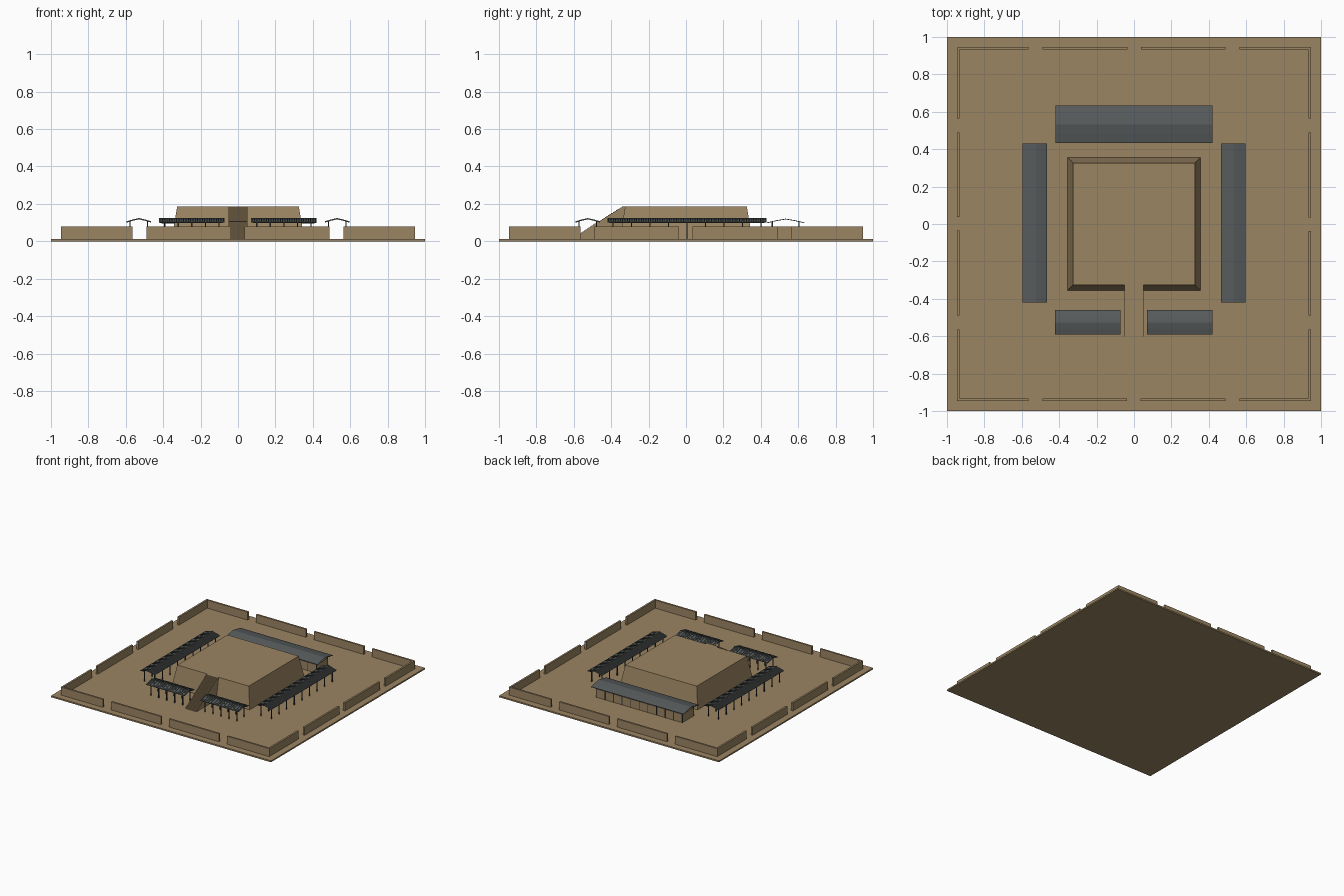
import bpy, bmesh
from math import pi
from mathutils import Matrix, Vector

cube = bpy.data.objects.get("Cube")
if cube:
    bpy.data.objects.remove(cube)


def material(name, rgb):
    m = bpy.data.materials.new(name)
    m.use_nodes = True
    m.diffuse_color = (*rgb, 1)
    m.node_tree.nodes["Principled BSDF"].inputs["Base Color"].default_value = (*rgb, 1)
    return m


EARTH = material("packed earth", (0.33, 0.235, 0.125))
TILE = material("grey roof tile", (0.095, 0.105, 0.105))
TIMBER = material("dark timber", (0.04, 0.042, 0.042))
GROUND = 0.012


def box(bm, x0, x1, y0, y1, z0, z1):
    size = Vector((x1 - x0, y1 - y0, z1 - z0))
    mid = Vector((x0 + x1, y0 + y1, z0 + z1)) / 2
    bmesh.ops.create_cube(bm, size=1, matrix=Matrix.Translation(mid) @ Matrix.Diagonal((*size, 1)))


def prism(bm, profile, x0, x1):
    """Closed (y, z) outline extruded along x."""
    a = [bm.verts.new((x0, y, z)) for y, z in profile]
    b = [bm.verts.new((x1, y, z)) for y, z in profile]
    bm.faces.new(a)
    bm.faces.new(b[::-1])
    n = len(a)
    for i in range(n):
        j = (i + 1) % n
        bm.faces.new((a[j], a[i], b[i], b[j]))


def finish(bm, name, mat, matrix=Matrix()):
    bmesh.ops.transform(bm, matrix=matrix, verts=bm.verts)
    bmesh.ops.recalc_face_normals(bm, faces=bm.faces)
    mesh = bpy.data.meshes.new(name)
    bm.to_mesh(mesh)
    bm.free()
    mesh.materials.append(mat)
    obj = bpy.data.objects.new(name, mesh)
    bpy.context.collection.objects.link(obj)
    return obj


# Ground slab
bm = bmesh.new()
box(bm, -1, 1, -1, 1, 0, GROUND)
finish(bm, "ground_slab", EARTH)

# Enclosure wall: four segments a side, with gateways between
spans = [(-0.945, -0.565), (-0.49, -0.038), (0.035, 0.49), (0.565, 0.945)]
for k, side in enumerate(("front", "left", "back", "right")):
    bm = bmesh.new()
    for a, b in spans:
        box(bm, a, b, -0.947, -0.932, GROUND, 0.078)
    finish(bm, side + "_wall", EARTH, Matrix.Rotation(k * pi / 2, 4, "Z"))

# Central mound with sloping sides
bm = bmesh.new()
box(bm, -0.355, 0.355, -0.355, 0.355, GROUND, 0.187)
for v in bm.verts:
    if v.co.z > 0.1:
        v.co.x *= 0.915
        v.co.y *= 0.915
finish(bm, "mound", EARTH)

# Stairway as one stepped profile
STEPS = 34
rise, run = (0.187 - GROUND) / STEPS, 0.275 / STEPS
stairs = [(-0.3, GROUND), (-0.61, GROUND)]
for i in range(STEPS):
    y, z = -0.61 + i * run, GROUND + (i + 1) * rise
    stairs += [(y, z), (y + run, z)]
stairs.append((-0.3, 0.187))
bm = bmesh.new()
prism(bm, stairs, -0.051, 0.051)
finish(bm, "stairway", EARTH)


def slope_outline(half, eave, ridge, thick):
    """Gable outline with a slightly sagging slope."""
    mid = (half * 0.5, eave + (ridge - eave) * 0.57)
    right = [(half, eave), mid, (0, ridge)]
    top = right + [(-y, z) for y, z in right[-2::-1]]
    return top + [(y, z - thick) for y, z in reversed(top)]


def hall(name, x, y, length, width, angle, eave, ridge, bays, tiled):
    place = Matrix.Translation((x, y, 0)) @ Matrix.Rotation(angle, 4, "Z")
    half, end = width / 2, length / 2
    bm = bmesh.new()
    prism(bm, slope_outline(half, eave, ridge, 0.004), -end, end)
    finish(bm, name + "_roof", TILE, place)

    # Raised tile rows and ridge cap
    if tiled:
        bm = bmesh.new()
        count = round(length / 0.0125)
        pitch = length / count
        for i in range(count):
            u = -end + (i + 0.5) * pitch
            prism(bm, slope_outline(half + 0.001, eave + 0.003, ridge + 0.003, 0.004),
                  u - 0.0025, u + 0.0025)
        box(bm, -end, end, -0.005, 0.005, ridge - 0.002, ridge + 0.004)
        finish(bm, name + "_tile_rows", TILE, place)

    # Posts and the long beams they carry
    bm = bmesh.new()
    row = half * 0.72
    for v in (-row, row):
        for i in range(bays + 1):
            u = (end - 0.03) * (2 * i / bays - 1)
            box(bm, u - 0.003, u + 0.003, v - 0.003, v + 0.003, GROUND, eave + 0.002)
        box(bm, -end + 0.01, end - 0.01, v - 0.003, v + 0.003, eave - 0.006, eave + 0.002)
    finish(bm, name + "_frame", TIMBER, place)


hall("left_gallery", 0.53, 0.005, 0.85, 0.13, pi / 2, 0.104, 0.121, 8, True)
hall("right_gallery", -0.53, 0.005, 0.85, 0.13, pi / 2, 0.104, 0.121, 8, True)
hall("front_left_gallery", 0.245, -0.525, 0.35, 0.13, 0, 0.104, 0.121, 4, True)
hall("front_right_gallery", -0.247, -0.525, 0.35, 0.13, 0, 0.104, 0.121, 4, True)
hall("rear_hall", 0, 0.533, 0.84, 0.2, 0, 0.101, 0.121, 10, False)

# Low earth walls of the rear hall, with a doorway to the front
bm = bmesh.new()
for y in (0.462, 0.604):
    for s in (-1, 1):
        inner = 0.04 if y < 0.5 else 0
        x0, x1 = sorted((s * inner, s * 0.39))
        box(bm, x0, x1, y - 0.002, y + 0.002, GROUND, 0.08)
for x in (-0.39, 0.39):
    box(bm, x - 0.002, x + 0.002, 0.462, 0.604, GROUND, 0.08)
finish(bm, "rear_hall_walls", EARTH)
